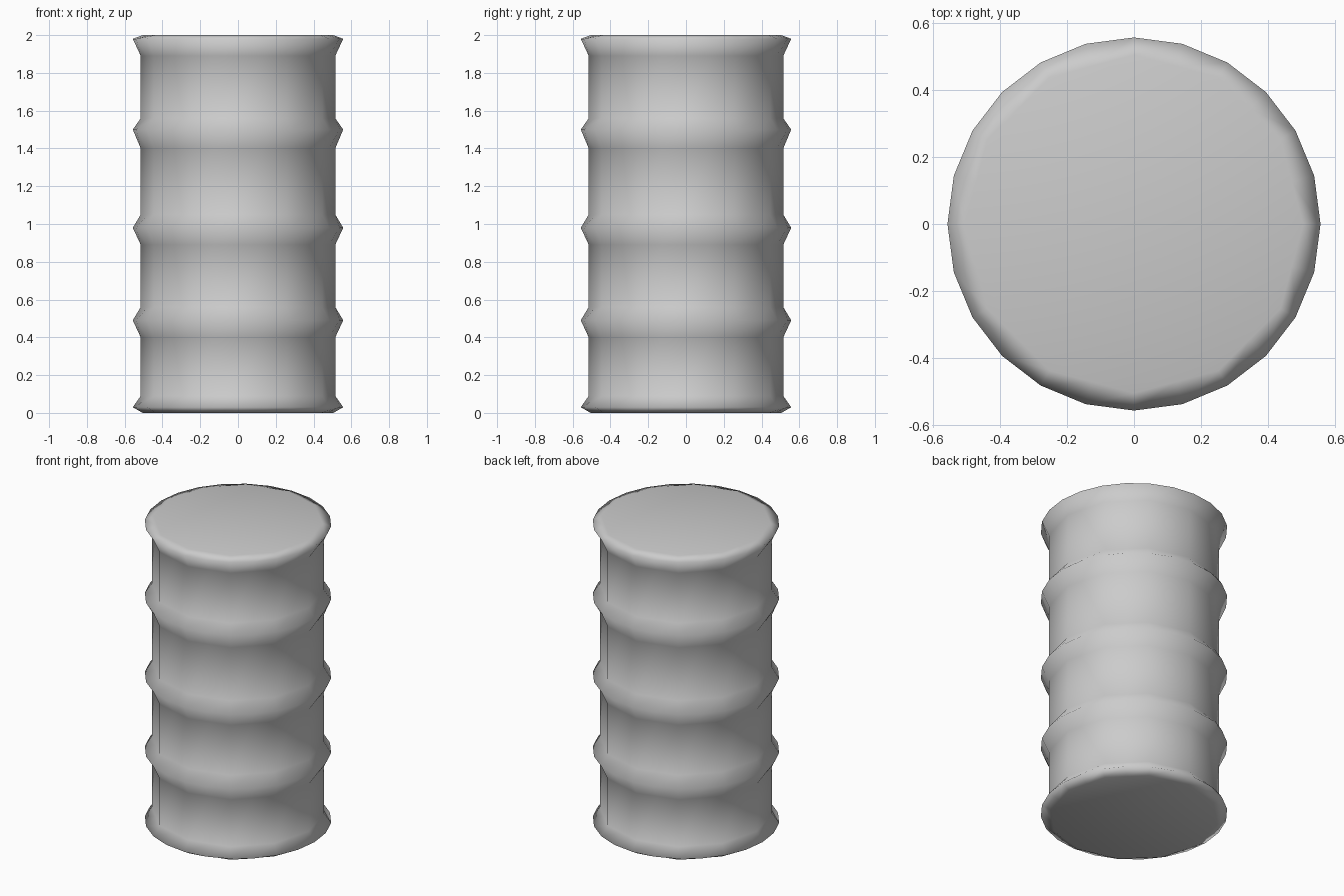
import bpy, bmesh, math

if "Cube" in bpy.data.objects:
    bpy.data.objects.remove(bpy.data.objects["Cube"])

SEGS = 24
BODY, RIDGE, CAP = 0.515, 0.557, 0.505

# Drum profile: (radius, height), flared rims and three ridges
profile = [(CAP, 0.0), (RIDGE, 0.03), (BODY, 0.09)]
for low, peak, high in ((0.40, 0.49, 0.56), (0.89, 0.98, 1.05), (1.40, 1.50, 1.56)):
    profile += [(BODY, low), (RIDGE, peak), (BODY, high)]
profile += [(BODY, 1.89), (RIDGE, 1.98), (CAP, 2.0)]


def ring(bm, r, z):
    """Ridges are 24-sided; the wall and caps are 12-sided."""
    verts = []
    for i in range(SEGS):
        a = 2 * math.pi * i / SEGS
        rr = r * math.cos(math.pi / 12) if (i % 2 and r != RIDGE) else r
        verts.append(bm.verts.new((rr * math.cos(a), rr * math.sin(a), z)))
    return verts


bm = bmesh.new()
rings = [ring(bm, r, z) for r, z in profile]

# Side wall
for lo, hi in zip(rings, rings[1:]):
    for i in range(SEGS):
        j = (i + 1) % SEGS
        bm.faces.new((lo[i], lo[j], hi[j], hi[i]))

# Flat lid and base
bm.faces.new(list(reversed(rings[0])))
bm.faces.new(rings[-1])

for f in bm.faces:
    f.smooth = True
mesh = bpy.data.meshes.new("barrel")
bm.to_mesh(mesh)
bm.free()
barrel = bpy.data.objects.new("barrel", mesh)
bpy.context.collection.objects.link(barrel)
